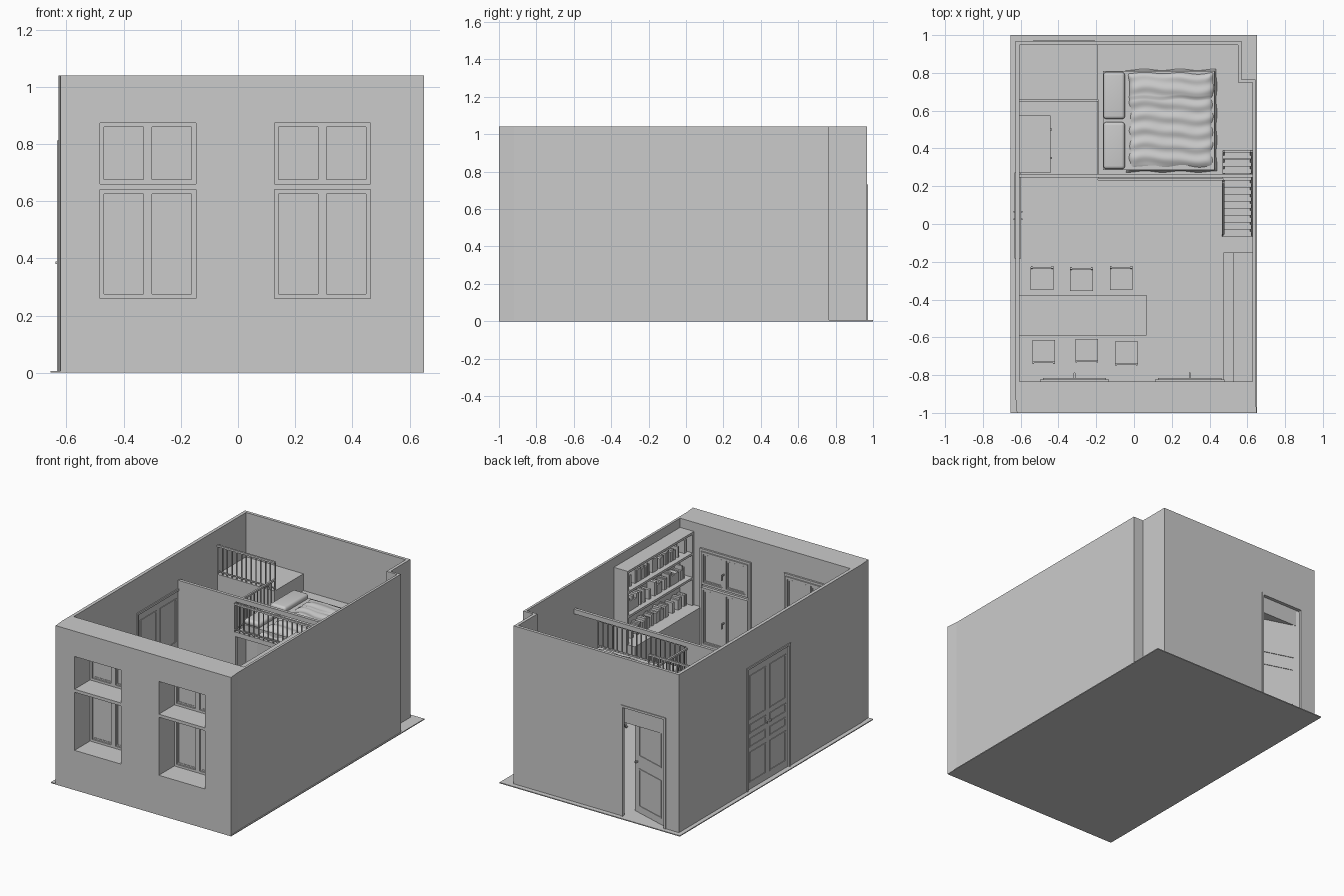
import bpy, bmesh, math, random
from mathutils import Matrix, Vector

if "Cube" in bpy.data.objects:
    bpy.data.objects.remove(bpy.data.objects["Cube"])
random.seed(4)

plaster = bpy.data.materials.new("plain_grey")
plaster.use_nodes = True
grey = (.6, .6, .6, 1)
plaster.diffuse_color = grey
plaster.node_tree.nodes["Principled BSDF"].inputs["Base Color"].default_value = grey


def box(bm, x, y, z):
    """Block filling three (low, high) ranges."""
    low, high = Vector((x[0], y[0], z[0])), Vector((x[1], y[1], z[1]))
    place = Matrix.Translation((low + high) / 2) @ Matrix.Diagonal((*(high - low), 1))
    bmesh.ops.create_cube(bm, size=1, matrix=place)


def bar(bm, start, end, width):
    """Square bar between two points."""
    start, end = Vector(start), Vector(end)
    span = end - start
    turn = span.to_track_quat("Z", "Y").to_matrix().to_4x4()
    size = Matrix.Diagonal((width, width, span.length, 1))
    bmesh.ops.create_cube(bm, size=1, matrix=Matrix.Translation((start + end) / 2) @ turn @ size)


def prism(bm, outline, bottom, top):
    """Upright extrusion of a plan outline."""
    base = bm.faces.new([bm.verts.new((x, y, bottom)) for x, y in outline])
    grown = bmesh.ops.extrude_face_region(bm, geom=[base])["geom"]
    for v in grown:
        if isinstance(v, bmesh.types.BMVert):
            v.co.z = top


def finish(bm, name, smooth=False):
    bmesh.ops.recalc_face_normals(bm, faces=bm.faces)
    for face in bm.faces:
        face.smooth = smooth
    mesh = bpy.data.meshes.new(name)
    bm.to_mesh(mesh)
    bm.free()
    mesh.materials.append(plaster)
    obj = bpy.data.objects.new(name, mesh)
    bpy.context.scene.collection.objects.link(obj)
    return obj


def block(name, x, y, z):
    bm = bmesh.new()
    box(bm, x, y, z)
    return finish(bm, name)


def carve(obj, cutters):
    """Subtract each cutter, bake the result and drop the cutters."""
    for cutter in cutters:
        cutter.hide_render = True
        mod = obj.modifiers.new("cut", "BOOLEAN")
        mod.operation, mod.solver, mod.object = "DIFFERENCE", "EXACT", cutter
    graph = bpy.context.evaluated_depsgraph_get()
    graph.update()
    baked = bpy.data.meshes.new_from_object(obj.evaluated_get(graph))
    obj.modifiers.clear()
    obj.data = baked
    for cutter in cutters:
        bpy.data.objects.remove(cutter)


# Shared dimensions
left, right, front, back = -.605, .627, -.835, .948
wall_top, loft, landing = 1.04, .64, .75
loft_edge, divider = -.19, .26
window_rows = [(.26, .64), (.66, .874)]
window_centres = [-.315, .295]
half = .168
entry = (-.17, .26)
entry_top, back_top = .8, .72
back_door = (-.52, -.22)

# Floor and outer walls with window and door openings
block("floor", (-.655, .65), (-1, 1), (0, .006))
bm = bmesh.new()
prism(bm, [(-.62, -1), (.65, -1), (.643, -.92), (.643, .765), (.57, .765), (.57, .968),
           (-.627, .968), (-.627, -.92)], .004, wall_top)
walls = finish(bm, "outer_walls")
bm = bmesh.new()
prism(bm, [(left, front), (right, front), (right, .75), (.55, .75), (.55, back), (left, back)], -.1, 2)
cutters = [finish(bm, "room_cutter")]
for cx in window_centres:
    for row in window_rows:
        cutters.append(block("window_cutter", (cx - half, cx + half), (-2, -.8), row))
cutters.append(block("entry_cutter", (-1, -.6), entry, (-.1, entry_top)))
cutters.append(block("back_cutter", back_door, (.9, 2), (-.1, back_top)))
carve(walls, cutters)


def frame(bm, u, z, depth, width, along_x=True, sill=True):
    """Rectangular border in an upright plane."""
    def add(ur, zr):
        box(bm, ur if along_x else depth, depth if along_x else ur, zr)
    add((u[0], u[0] + width), z)
    add((u[1] - width, u[1]), z)
    inner = (u[0] + width, u[1] - width)
    add(inner, (z[1] - width, z[1]))
    if sill:
        add(inner, (z[0], z[0] + width))


# Windows: paired casements above and below, inner casing and handles
for side, cx in zip(("right", "left"), window_centres):
    bm = bmesh.new()
    for z in window_rows:
        for u in ((cx - half, cx), (cx, cx + half)):
            frame(bm, u, z, (front - .005, front + .02), .015)
            box(bm, (u[0] + .01, u[1] - .01), (front + .005, front + .01), (z[0] + .01, z[1] - .01))
            frame(bm, (u[0] + .018, u[1] - .018), (z[0] + .018, z[1] - .018), (front + .002, front + .015), .008)
        bar(bm, (cx, front + .02, sum(z) / 2), (cx, front + .045, sum(z) / 2), .008)
        bar(bm, (cx, front + .045, sum(z) / 2), (cx, front + .045, sum(z) / 2 - .03), .007)
    casing = (window_rows[0][0] - .015, window_rows[1][1] + .015)
    frame(bm, (cx - half - .015, cx + half + .015), casing, (front, front + .012), .015)
    finish(bm, side + "_window")

# Panelled double entry door in the side wall
bm = bmesh.new()
middle = sum(entry) / 2
box(bm, (-.622, -.61), entry, (.006, entry_top))
for face in ((-.633, -.62), (-.61, -.598)):
    frame(bm, (entry[0] - .012, entry[1] + .012), (.006, entry_top + .012), face, .014, False, False)
for face in ((-.626, -.62), (-.612, -.606)):
    for u in ((entry[0] + .03, middle - .02), (middle + .02, entry[1] - .03)):
        for z in ((.05, .25), (.28, .34), (.37, .43), (.46, .75)):
            frame(bm, u, z, face, .008, False)
for x, tip in ((-.622, -.638), (-.61, -.59)):
    for y in (middle - .02, middle + .02):
        bar(bm, (x, y, .385), (tip, y, .385), .008)
finish(bm, "entry_double_door")

# Back door, standing ajar
bm = bmesh.new()
frame(bm, (back_door[0] - .012, back_door[1] + .012), (.006, back_top + .012), (.962, .973), .014, True, False)
finish(bm, "back_door_frame")
bm = bmesh.new()
box(bm, (0, .295), (-.012, 0), (.01, back_top - .01))
for z in ((.05, .3), (.38, .67)):
    frame(bm, (.04, .255), z, (0, .004), .008)
bar(bm, (.27, -.03, .34), (.27, .02, .34), .01)
leaf = finish(bm, "back_door_leaf")
leaf.location = (back_door[0], .955, 0)
leaf.rotation_euler.z = -math.radians(17)

# Divider wall, beam, sleeping loft and upper landing
block("divider_wall", (left, loft_edge), (.245, .265), (.006, .865))
block("loft_beam", (loft_edge, right), (.245, .265), (.835, .865))
bm = bmesh.new()
prism(bm, [(loft_edge, .24), (.47, .24), (.47, .39), (right, .39), (right, .75), (.55, .75),
           (.55, back), (loft_edge, back)], loft - .03, loft)
finish(bm, "loft_floor")
block("upper_landing", (left, loft_edge), (.65, back), (loft - .03, landing))


def railing(name, start, end, height):
    bm = bmesh.new()
    start, end, up = Vector(start), Vector(end), Vector((0, 0, height))
    bar(bm, start + up, end + up, .012)
    bar(bm, start + up * .1, end + up * .1, .007)
    count = max(2, round((end - start).length / .035))
    for i in range(count + 1):
        foot = start.lerp(end, i / count)
        bar(bm, foot, foot + up, .006)
    finish(bm, name)


railing("landing_railing", (left, .655, landing), (loft_edge, .655, landing), .185)
railing("loft_side_railing", (loft_edge, .65, loft), (loft_edge, divider, loft), .185)
railing("loft_front_railing", (loft_edge, .237, loft), (.47, .237, loft), .185)
railing("stair_railing", (.472, -.05, .03), (.472, .22, .41), .17)

# Steep stair up to the loft
bm = bmesh.new()
steps = 12
for i in range(steps):
    t = i / (steps - 1)
    y, z = -.05 + .41 * t, .05 + .56 * t
    box(bm, (.472, right - .005), (y - .017, y + .02), (z - .01, z))
for x in (.472, right - .006):
    bar(bm, (x, -.06, .01), (x, .385, loft - .01), .012)
finish(bm, "stair")

# Bed: mattress, rumpled blanket and two pillows
block("mattress", (-.165, .425), (.285, .81), (loft, loft + .04))
bm = bmesh.new()
bmesh.ops.create_grid(bm, x_segments=50, y_segments=60, size=1)
for v in bm.verts:
    u, w = v.co.x, v.co.y
    rim = max(abs(u), abs(w)) ** 14
    fold = .008 if w > .45 else 0
    ripple = .004 * math.sin(w * 23 + math.sin(u * 3)) + .002 * math.sin(u * 9 + w * 5)
    v.co = (.197 + u * .24 + .003 * math.sin(w * 12), .547 + w * .27 + .004 * math.sin(u * 8),
            loft + .052 + (ripple + fold) * (1 - rim) - .048 * rim)
finish(bm, "blanket", True)
for side, y in (("front", (.29, .54)), ("back", (.555, .805))):
    pillow = block(side + "_pillow", (-.162, -.048), y, (loft + .035, loft + .075))
    soft = pillow.modifiers.new("soft", "BEVEL")
    soft.width, soft.segments = .018, 5
    for face in pillow.data.polygons:
        face.use_smooth = True

# Wardrobe under the landing side
bm = bmesh.new()
box(bm, (left, -.443), (.27, .575), (.006, .5))
for y in (.35, .5):
    bar(bm, (-.443, y, .27), (-.435, y, .27), .01)
finish(bm, "wardrobe")

# Bookcase: deep base cabinet, open shelves and books
shelf_ends, shelf_front = (front, -.15), .527
bm = bmesh.new()
box(bm, (.475, right), shelf_ends, (.006, .5))
box(bm, (right - .008, right), shelf_ends, (.5, .97))
for y in (shelf_ends[0], shelf_ends[1] - .015):
    box(bm, (shelf_front, right), (y, y + .015), (.5, .97))
for z in (.67, .83, .965):
    box(bm, (shelf_front, right), shelf_ends, (z, z + .015))
finish(bm, "bookcase")
bm = bmesh.new()
for z in (.5, .685, .845):
    y = shelf_ends[0] + .03
    while y < shelf_ends[1] - .05:
        thick = random.uniform(.01, .022)
        if random.random() < .7:
            box(bm, (.56, .615), (y, y + thick), (z, z + random.uniform(.06, .09)))
        y += thick + .002
finish(bm, "books")


def legs(bm, x, y, z, width):
    for lx in (x[0], x[1] - width):
        for ly in (y[0], y[1] - width):
            box(bm, (lx, lx + width), (ly, ly + width), z)


# Dining table and six chairs
bm = bmesh.new()
table_x, table_y = (left, .065), (-.59, -.375)
box(bm, table_x, table_y, (.185, .2))
legs(bm, table_x, table_y, (.006, .185), .018)
finish(bm, "dining_table")
for row, places in ((1, ((-.487, -.29), (-.278, -.295), (-.068, -.29))),
                    (-1, ((-.478, -.675), (-.25, -.668), (-.04, -.683)))):
    for cx, cy in places:
        bm = bmesh.new()
        x, y = (cx - .06, cx + .06), (cy - .06, cy + .06)
        box(bm, x, y, (.11, .122))
        legs(bm, x, y, (.006, .11), .01)
        rear = cy + row * .057
        for px in (x[0] + .005, x[1] - .005):
            bar(bm, (px, rear, .12), (px, rear + row * .005, .25), .009)
        for z in (.17, .205, .24):
            box(bm, x, (rear - .003, rear + .005), (z - .008, z + .008))
        finish(bm, "dining_chair")
